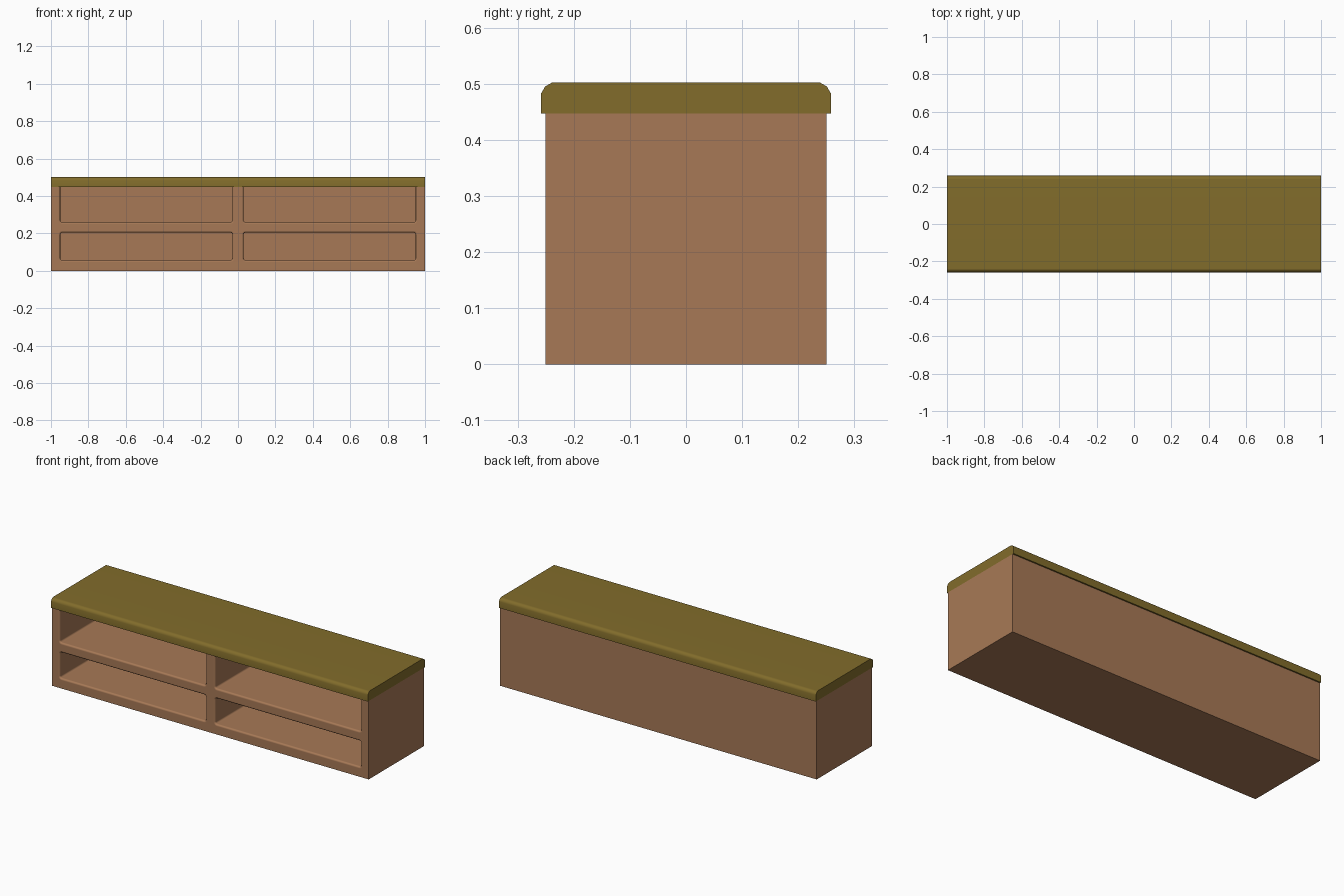
import bpy, bmesh, math

if "Cube" in bpy.data.objects:
    bpy.data.objects.remove(bpy.data.objects["Cube"])


def material(name, rgb):
    m = bpy.data.materials.new(name)
    m.diffuse_color = (*rgb, 1)
    m.use_nodes = True
    m.node_tree.nodes["Principled BSDF"].inputs["Base Color"].default_value = m.diffuse_color
    return m


def loft(name, rings, mat=None):
    """Closed solid skinned through equal-length rings of points."""
    bm = bmesh.new()
    loops = [[bm.verts.new(p) for p in r] for r in rings]
    n = len(loops[0])
    for a, b in zip(loops, loops[1:]):
        for i in range(n):
            j = (i + 1) % n
            bm.faces.new((a[i], a[j], b[j], b[i]))
    bm.faces.new(loops[0])
    bm.faces.new(loops[-1])
    bmesh.ops.recalc_face_normals(bm, faces=bm.faces[:])
    me = bpy.data.meshes.new(name)
    bm.to_mesh(me)
    bm.free()
    ob = bpy.data.objects.new(name, me)
    bpy.context.collection.objects.link(ob)
    if mat:
        me.materials.append(mat)
    return ob


def rounded_rect(x0, x1, z0, z1, r, y):
    pts = []
    for cx, cz, start in ((x1 - r, z1 - r, 0), (x0 + r, z1 - r, 90),
                          (x0 + r, z0 + r, 180), (x1 - r, z0 + r, 270)):
        for k in range(4):
            a = math.radians(start + 30 * k)
            pts.append((cx + r * math.cos(a), y, cz + r * math.sin(a)))
    return pts


def smooth(ob, angle):
    """Smooth the small fillets while large faces stay flat."""
    bpy.ops.object.select_all(action='DESELECT')
    bpy.context.view_layer.objects.active = ob
    ob.select_set(True)
    bpy.ops.object.shade_smooth_by_angle(angle=math.radians(angle))
    mod = ob.modifiers.new("flat_faces", 'WEIGHTED_NORMAL')
    mod.keep_sharp = True


brown = material("brown_wood", (0.387, 0.191, 0.093))
olive = material("olive_top", (0.223, 0.151, 0.024))

# Cabinet body
FRONT, BACK, TOP = -0.25, 0.25, 0.447
body = loft("cabinet_body", [[(-1, FRONT, z), (1, FRONT, z), (1, BACK, z), (-1, BACK, z)]
                             for z in (0, TOP)], brown)

# Four compartments with softened front rims; the upper pair runs up to the top board
FLARE = 0.01
for x0, x1 in ((-0.95, -0.03), (0.03, 0.95)):
    for z0, z1 in ((0.057, 0.204), (0.26, 0.6)):
        rings = []
        for off, y in [(FLARE, FRONT - 0.05)] + [
                (FLARE * (1 - math.sin(a)), FRONT + FLARE * (1 - math.cos(a)))
                for a in (0, math.pi / 6, math.pi / 3, math.pi / 2)] + [(0, 0.2)]:
            rings.append(rounded_rect(x0 - off, x1 + off, z0 - off, z1 + off, 0.01 + off, y))
        cutter = loft("compartment_cutter", rings)
        cutter.hide_render = True
        mod = body.modifiers.new("compartment", 'BOOLEAN')
        mod.object, mod.operation, mod.solver = cutter, 'DIFFERENCE', 'EXACT'
        bpy.context.view_layer.objects.active = body
        bpy.ops.object.modifier_apply(modifier=mod.name)
        bpy.data.objects.remove(cutter)
smooth(body, 35)

# Top board with rounded long edges
half = [(0.258, TOP), (0.258, 0.483), (0.251, 0.495), (0.239, 0.502)]
profile = half + [(-y, z) for y, z in reversed(half)]
top = loft("top_board", [[(x, y, z) for y, z in profile] for x in (-1, 1)], olive)
smooth(top, 40)
